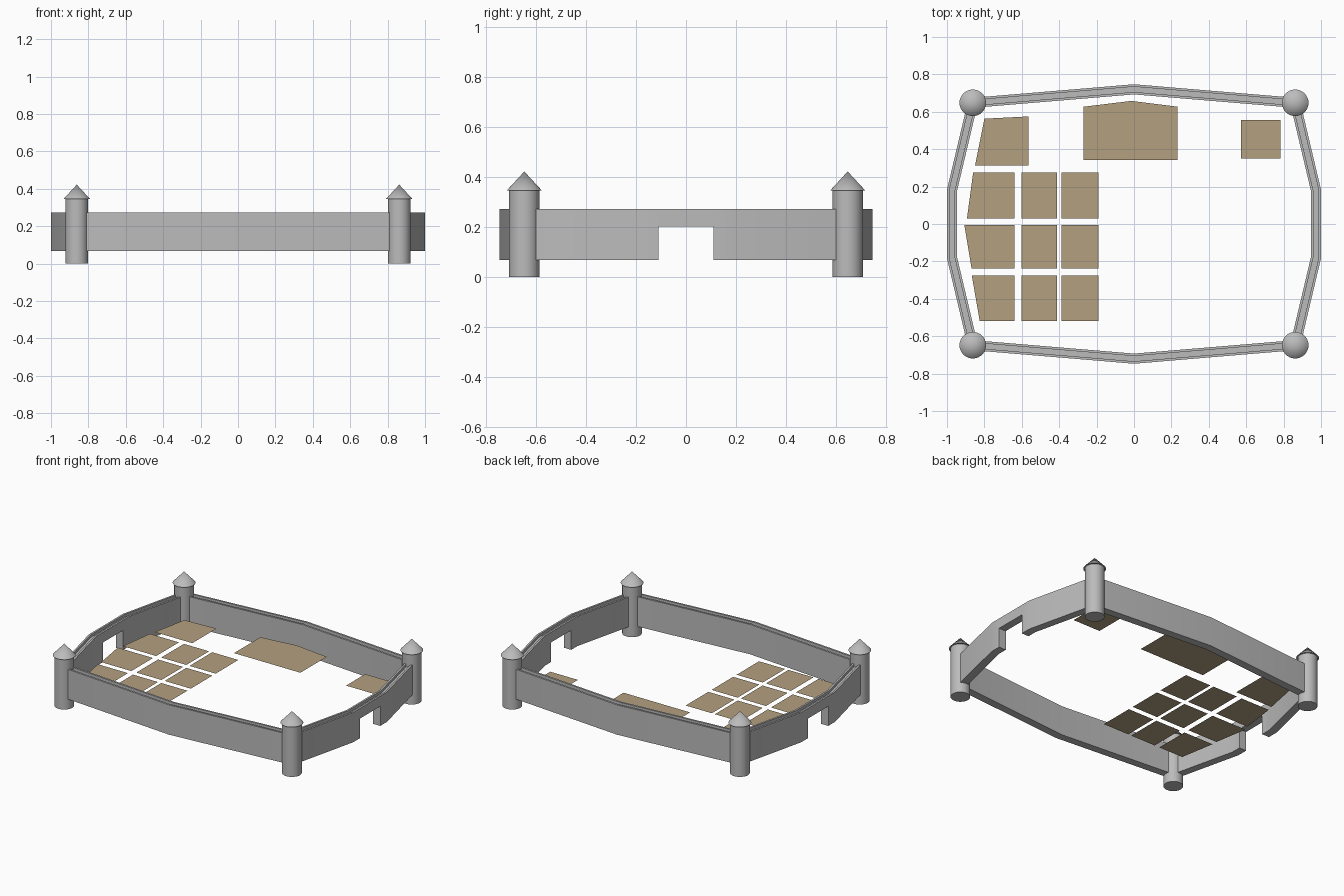
import bpy, bmesh, math
from mathutils import Vector

if "Cube" in bpy.data.objects:
    bpy.data.objects.remove(bpy.data.objects["Cube"])


def material(name, rgb):
    m = bpy.data.materials.new(name)
    m.diffuse_color = (*rgb, 1)
    m.use_nodes = True
    m.node_tree.nodes["Principled BSDF"].inputs["Base Color"].default_value = m.diffuse_color
    return m


STONE = material("grey stone", (0.5, 0.5, 0.5))
EARTH = material("tan earth", (0.45, 0.35, 0.215))


def finish(name, bm, mat, smooth=True):
    me = bpy.data.meshes.new(name)
    bm.to_mesh(me)
    bm.free()
    me.materials.append(mat)
    ob = bpy.data.objects.new(name, me)
    bpy.context.collection.objects.link(ob)
    if smooth:
        bpy.ops.object.select_all(action='DESELECT')
        ob.select_set(True)
        bpy.context.view_layer.objects.active = ob
        bpy.ops.object.shade_smooth_by_angle(angle=math.radians(30))
    return ob


# Wall section: solid body with a sunken walkway between two thin parapets
TOP, WALK, HALF, LIP = 0.272, 0.254, 0.027, 0.014


def wall(name, path, bottom):
    section = [(-HALF, bottom), (HALF, bottom), (HALF, TOP), (LIP, TOP),
               (LIP, WALK), (-LIP, WALK), (-LIP, TOP), (-HALF, TOP)]
    pts = [Vector(p) for p in path]
    bm = bmesh.new()
    rings = []
    for i, p in enumerate(pts):
        # mitred offset direction at each corner
        a = (p - pts[i - 1]).normalized() if i else None
        b = (pts[i + 1] - p).normalized() if i < len(pts) - 1 else None
        a, b = a or b, b or a
        t = (a + b).normalized()
        n = Vector((-t.y, t.x)) / t.dot(a)
        rings.append([bm.verts.new((p.x + n.x * o, p.y + n.y * o, z)) for o, z in section])
    k = len(section)
    for r, s in zip(rings, rings[1:]):
        for j in range(k):
            bm.faces.new((r[j], r[(j + 1) % k], s[(j + 1) % k], s[j]))
    bm.faces.new(rings[0][::-1])
    bm.faces.new(rings[-1])
    bmesh.ops.recalc_face_normals(bm, faces=bm.faces)
    return finish(name, bm, STONE)


GATE, SIDE, TX, TY = 0.11, 0.973, 0.862, 0.648
half = [(-SIDE, GATE), (-SIDE, 0.18), (-TX, TY), (0, 0.72),
        (TX, TY), (SIDE, 0.18), (SIDE, GATE)]
wall("back_wall", half, 0.068)
wall("front_wall", [(x, -y) for x, y in half], 0.068)
for s, side in ((-1, "left"), (1, "right")):
    wall(side + "_gate_lintel", [(s * SIDE, -GATE), (s * SIDE, GATE)], 0.202)


# Corner towers with overhanging cone roofs
def cone(name, x, y, z0, z1, r0, r1):
    bm = bmesh.new()
    bmesh.ops.create_cone(bm, cap_ends=True, segments=32, radius1=r0, radius2=r1, depth=z1 - z0)
    bmesh.ops.translate(bm, verts=bm.verts, vec=(x, y, (z0 + z1) / 2))
    return finish(name, bm, STONE)


for sx, a in ((-1, "left"), (1, "right")):
    for sy, b in ((-1, "front"), (1, "back")):
        cone(f"{b}_{a}_tower", sx * TX, sy * TY, 0, 0.347, 0.061, 0.061)
        cone(f"{b}_{a}_tower_roof", sx * TX, sy * TY, 0.345, 0.422, 0.071, 0)


# Thin ground plots inside the walls
def plot(name, corners):
    bm = bmesh.new()
    f = bm.faces.new([bm.verts.new((x, y - 0.005, 0.138)) for x, y in corners])
    f.normal_update()
    if f.normal.z < 0:
        f.normal_flip()
    return finish(name, bm, EARTH, False)


def rect(x0, x1, y0, y1):
    return [(x0, y0), (x1, y0), (x1, y1), (x0, y1)]


plot("keep_plot", [(-0.27, 0.347), (0.233, 0.347), (0.233, 0.632), (-0.015, 0.663), (-0.27, 0.632)])
plot("corner_plot", rect(0.573, 0.783, 0.355, 0.562))
plot("back_left_plot", [(-0.85, 0.318), (-0.565, 0.318), (-0.565, 0.58), (-0.80, 0.568)])
# rows: top y, bottom y, slanted outer x at top and bottom
for i, (y1, y0, xt, xb) in enumerate([(0.28, 0.035, -0.86, -0.893),
                                      (0.0, -0.234, -0.907, -0.868),
                                      (-0.271, -0.513, -0.867, -0.825)]):
    plot(f"edge_plot_{i}", [(xb, y0), (-0.64, y0), (-0.64, y1), (xt, y1)])
    plot(f"middle_plot_{i}", rect(-0.602, -0.412, y0, y1))
    plot(f"inner_plot_{i}", rect(-0.388, -0.19, y0, y1))
